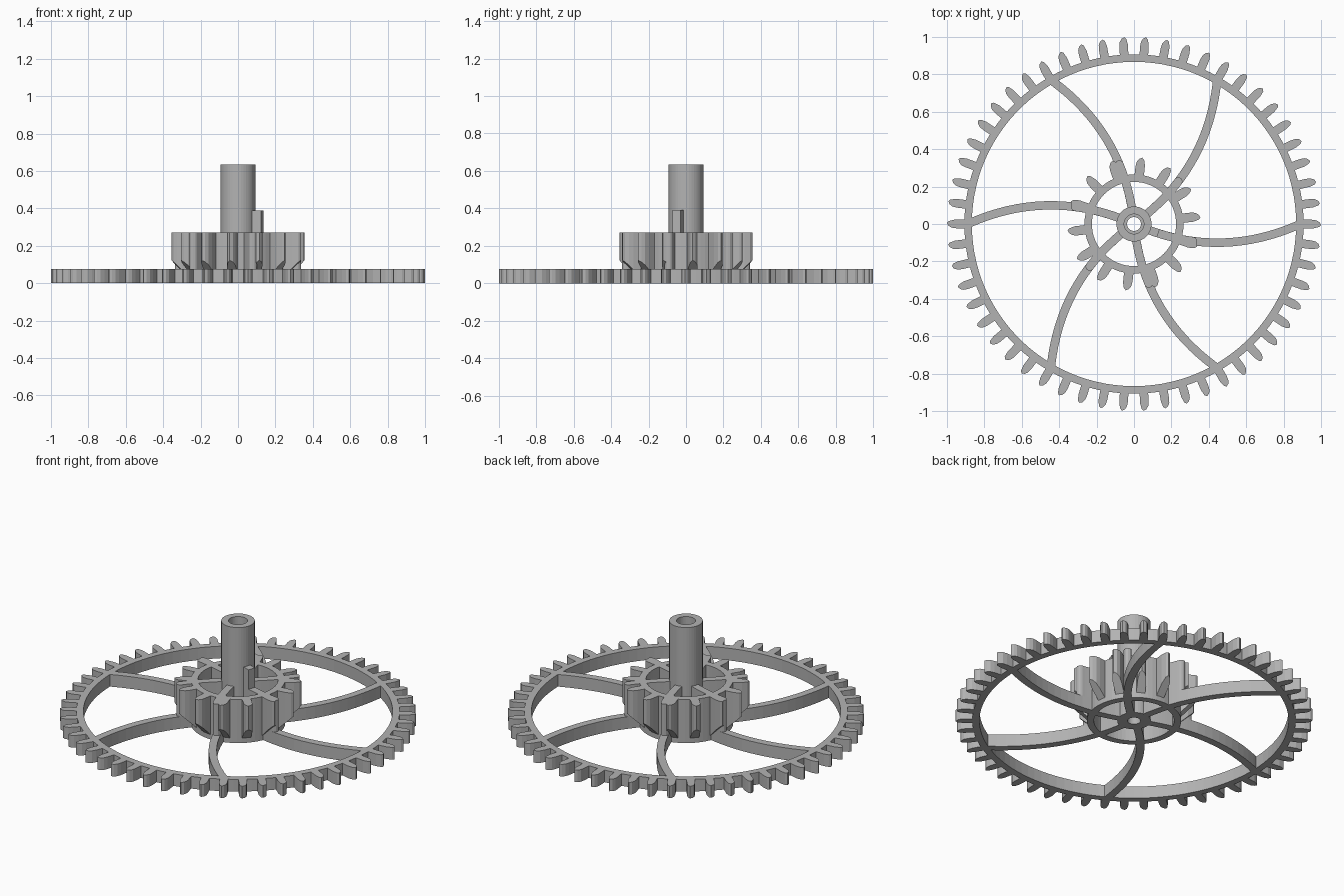
import bpy, bmesh
from math import sin, cos, tau, hypot

old = bpy.data.objects.get("Cube")
if old:
    bpy.data.objects.remove(old)

grey = bpy.data.materials.new("plain grey")
grey.use_nodes = True
grey.diffuse_color = (0.45, 0.45, 0.45, 1)
grey.node_tree.nodes["Principled BSDF"].inputs["Base Color"].default_value = (0.45, 0.45, 0.45, 1)

WHEEL_H, PINION_H, SHAFT_H = 0.075, 0.27, 0.635
SPOKES = 6


def turn(p, a):
    return (p[0] * cos(a) - p[1] * sin(a), p[0] * sin(a) + p[1] * cos(a))


def circle(r, n):
    return [turn((r, 0), tau * i / n) for i in range(n)]


def finish(bm, name):
    bmesh.ops.recalc_face_normals(bm, faces=bm.faces[:])
    mesh = bpy.data.meshes.new(name)
    bm.to_mesh(mesh)
    bm.free()
    mesh.materials.append(grey)
    obj = bpy.data.objects.new(name, mesh)
    bpy.context.collection.objects.link(obj)
    return obj


def tube(name, outer, inner, z0, z1):
    """Closed wall between two outlines with matching point counts."""
    bm = bmesh.new()
    loops = [[bm.verts.new((x, y, z)) for x, y in pts]
             for pts, z in ((outer, z0), (outer, z1), (inner, z1), (inner, z0))]
    n = len(outer)
    for a, b in zip(loops, loops[1:] + loops[:1]):
        for i in range(n):
            j = (i + 1) % n
            bm.faces.new((a[i], a[j], b[j], b[i]))
    return finish(bm, name)


def prism(name, outline, floor, top, copies=1, phase=0.0):
    """Extrude an outline, repeated around the axis; floor gives z from radius."""
    bm = bmesh.new()
    for k in range(copies):
        pts = [turn(p, phase + tau * k / copies) for p in outline]
        low = [bm.verts.new((x, y, floor(hypot(x, y)))) for x, y in pts]
        high = [bm.verts.new((x, y, top)) for x, y in pts]
        bm.faces.new(low)
        bm.faces.new(high)
        for i in range(len(pts)):
            j = (i + 1) % len(pts)
            bm.faces.new((low[i], low[j], high[j], high[i]))
    return finish(bm, name)


def tooth(root, tip, width):
    """Tooth with a straight flank and a curved one, pointing along +x."""
    h, w = tip - root, width / 2
    return [(root, -w), (root + 0.6 * h, -w), (root + 0.9 * h, -0.7 * w),
            (tip, -0.25 * w), (root + 0.92 * h, 0.4 * w),
            (root + 0.75 * h, 0.85 * w), (root + 0.5 * h, w), (root, w)]


def arm(start, end, width, rounded=False, steps=16):
    """Bowed strip following the spoke curve between two distances."""
    left, right = [], []
    for i in range(steps + 1):
        x = start + (end - start) * i / steps
        t = x / 0.89
        y, slope = -0.4 * t * (1 - t), -0.4 * (1 - 2 * t) / 0.89
        s = width / 2 / hypot(1, slope)
        left.append((x - slope * s, y + s))
        right.append((x + slope * s, y - s))
    cap = []
    if rounded:
        mid = ((left[-1][0] + right[-1][0]) / 2, (left[-1][1] + right[-1][1]) / 2)
        d = (right[-1][0] - mid[0], right[-1][1] - mid[1])
        cap = [(mid[0] + v[0], mid[1] + v[1])
               for v in (turn(d, tau / 2 * i / 6) for i in range(1, 6))]
    return right + cap + left[::-1]


def ground(r):
    return 0.0


def cone(r):
    return max(0.0, r - 0.235)


# Large wheel
tube("wheel_rim", circle(0.907, 108), circle(0.867, 108), 0, WHEEL_H)
prism("wheel_teeth", tooth(0.9, 1.0, 0.046), ground, WHEEL_H, 54)
prism("wheel_spokes", arm(0.06, 0.88, 0.045), ground, WHEEL_H, SPOKES)

# Pinion with tapered tooth undersides
tube("pinion_ring", circle(0.265, 64), circle(0.225, 64), 0, PINION_H)
prism("pinion_teeth", tooth(0.255, 0.357, 0.05), cone, PINION_H, 14, tau * 0.233)
prism("pinion_arms", arm(0.07, 0.315, 0.045, True), ground, PINION_H, SPOKES)

# Hollow shaft with a narrower hole at its foot, and the drive lug beside it
tube("shaft", circle(0.094, 40), circle(0.053, 40), 0, SHAFT_H)
tube("shaft_foot", circle(0.06, 40), circle(0.037, 40), 0, WHEEL_H)
prism("drive_lug", arm(0.075, 0.13, 0.045, steps=4), ground, 0.39)
